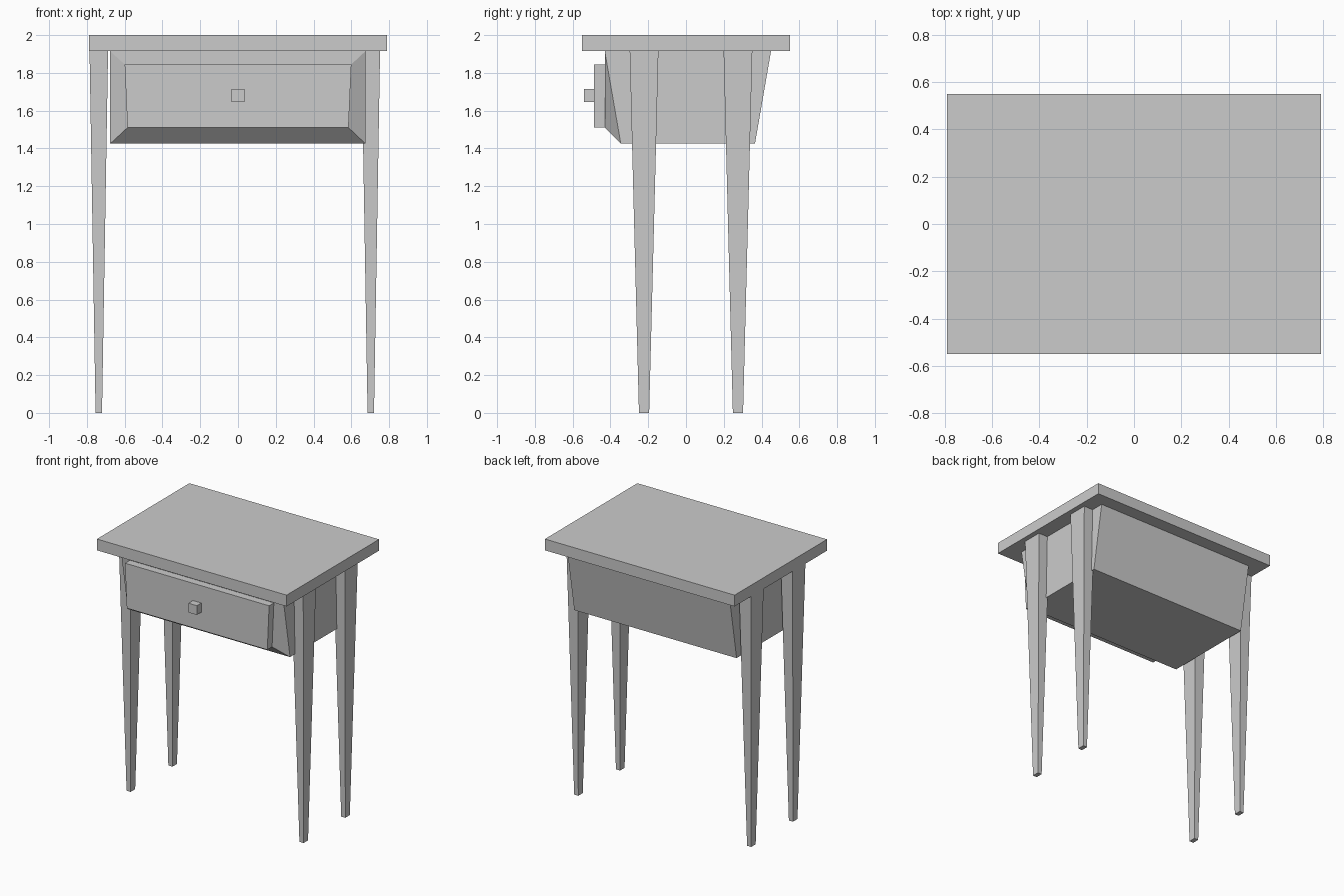
import bpy, bmesh

if "Cube" in bpy.data.objects:
    bpy.data.objects.remove(bpy.data.objects["Cube"])


def block(name, bottom, top, z0, z1):
    """Box with its own (x0, x1, y0, y1) rectangle at the bottom and top."""
    bm = bmesh.new()
    rings = []
    for (x0, x1, y0, y1), z in ((bottom, z0), (top, z1)):
        rings.append([bm.verts.new((x, y, z)) for x, y in
                      ((x0, y0), (x1, y0), (x1, y1), (x0, y1))])
    low, high = rings
    bm.faces.new(low[::-1])
    bm.faces.new(high)
    for i in range(4):
        j = (i + 1) % 4
        bm.faces.new((low[i], low[j], high[j], high[i]))
    mesh = bpy.data.meshes.new(name)
    bm.to_mesh(mesh)
    bm.free()
    obj = bpy.data.objects.new(name, mesh)
    bpy.context.collection.objects.link(obj)
    return obj


def rect(cx, cy, hx, hy):
    return (cx - hx, cx + hx, cy - hy, cy + hy)


# Table top
slab = rect(0, 0, 0.79, 0.55)
block("table_top", slab, slab, 1.915, 2.0)

# Tapered legs
for side, x in (("left", -0.737), ("right", 0.703)):
    for end, y in (("front", -0.222), ("back", 0.275)):
        block(f"{end}_{side}_leg", rect(x, y, 0.017, 0.027),
              rect(x, y, 0.049, 0.076), 0, 1.915)

# Drawer case with sloping front and back
case = block("drawer_case", (-0.677, 0.675, -0.345, 0.365),
             (-0.677, 0.675, -0.43, 0.45), 1.425, 1.915)

# Drawer front: inset the front face to a vertical panel, then pull it out
bm = bmesh.new()
bm.from_mesh(case.data)
front = min(bm.faces, key=lambda f: f.calc_center_median().y)
for y in (-0.43, -0.487):
    front = bmesh.ops.extrude_discrete_faces(bm, faces=[front])["faces"][0]
    for v in front.verts:
        upper = v.co.z > 1.67
        v.co.x = (0.6 if upper else 0.585) * (1 if v.co.x > 0 else -1)
        v.co.y = y
        v.co.z = 1.845 if upper else 1.51
bmesh.ops.recalc_face_normals(bm, faces=bm.faces)
bm.to_mesh(case.data)
bm.free()

# Drawer knob
knob = (-0.035, 0.035, -0.54, -0.487)
block("drawer_knob", knob, knob, 1.645, 1.715)
